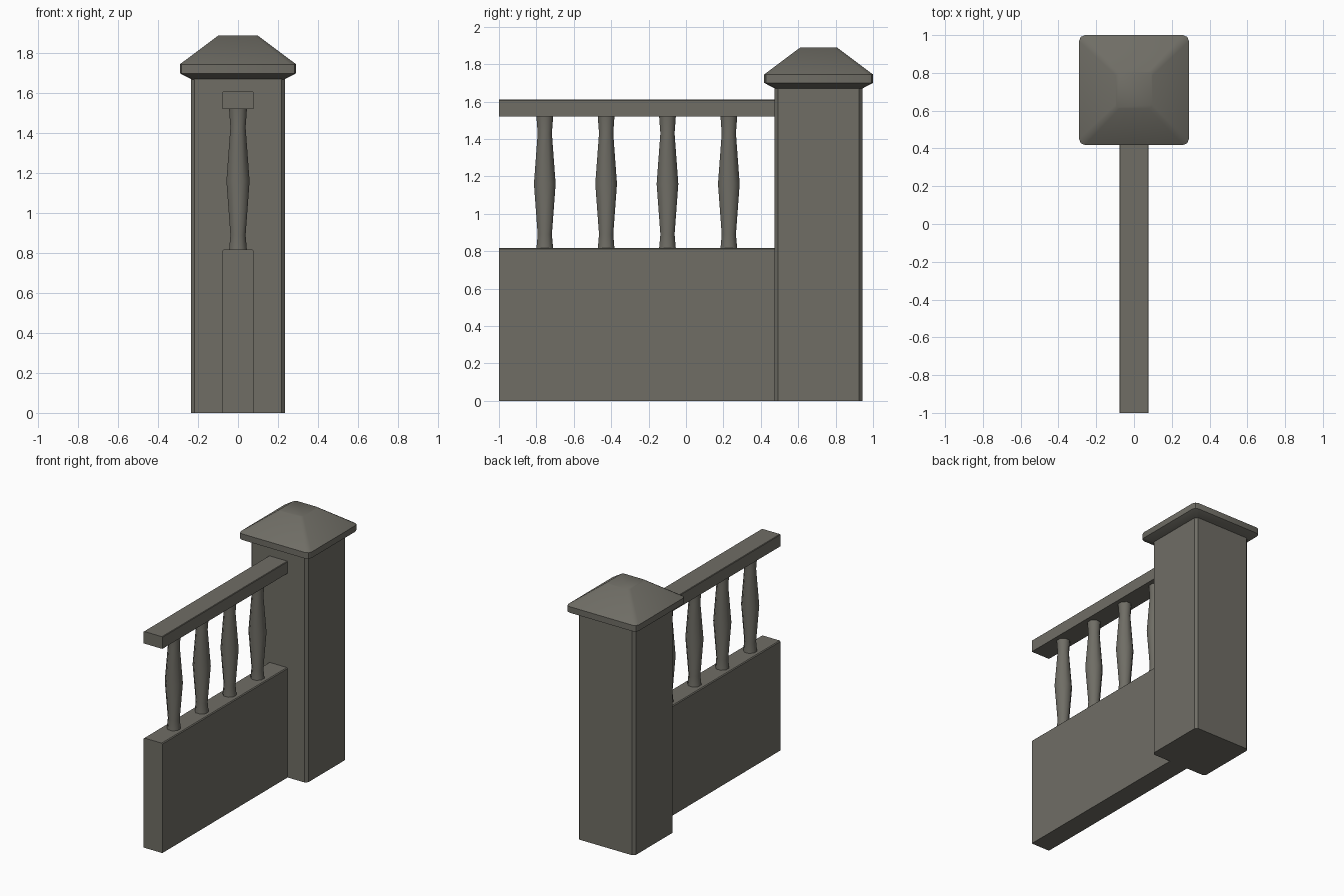
import bpy, bmesh, math

if "Cube" in bpy.data.objects:
    bpy.data.objects.remove(bpy.data.objects["Cube"])

POST_Y = 0.709
stone = bpy.data.materials.new("dark_stone")
stone.diffuse_color = (0.16, 0.154, 0.131, 1)
stone.use_nodes = True
stone.node_tree.nodes["Principled BSDF"].inputs["Base Color"].default_value = stone.diffuse_color


def finish(name, bm, loc, smooth):
    """Turn a bmesh into an object; smooth is an edge angle, or 0 for flat."""
    bmesh.ops.recalc_face_normals(bm, faces=bm.faces[:])
    for f in bm.faces:
        f.smooth = smooth > 0
    for e in bm.edges:
        e.smooth = e.calc_face_angle(0) < math.radians(smooth)
    me = bpy.data.meshes.new(name)
    bm.to_mesh(me)
    bm.free()
    me.materials.append(stone)
    ob = bpy.data.objects.new(name, me)
    ob.location = loc
    bpy.context.collection.objects.link(ob)
    return ob


def loft(name, rings, loc=(0, 0, 0), smooth=0):
    """Skin a stack of matching closed rings and cap both ends."""
    bm = bmesh.new()
    vs = [[bm.verts.new(p) for p in ring] for ring in rings]
    n = len(vs[0])
    for a, b in zip(vs, vs[1:]):
        for i in range(n):
            j = (i + 1) % n
            bm.faces.new((a[i], a[j], b[j], b[i]))
    bm.faces.new(vs[0][::-1])
    bm.faces.new(vs[-1])
    return finish(name, bm, loc, smooth)


def rounded_square(h, r, z, seg=2):
    """Square ring of half width h with corners rounded by r."""
    pts = []
    for k, (sx, sy) in enumerate(((1, 1), (-1, 1), (-1, -1), (1, -1))):
        for i in range(seg + 1):
            a = math.pi / 2 * (k + i / seg)
            pts.append((sx * (h - r) + r * math.cos(a),
                        sy * (h - r) + r * math.sin(a), z))
    return pts


def octagon(apothem, z):
    r = apothem / math.cos(math.pi / 8)
    return [(r * math.cos(math.pi / 8 * (2 * i + 1)),
             r * math.sin(math.pi / 8 * (2 * i + 1)), z) for i in range(8)]


def bar(name, hx, y0, y1, z0, z1, c):
    """Long bar along y with its upper edges slightly chamfered."""
    prof = [(-hx, z0), (hx, z0), (hx, z1 - c), (hx - c, z1), (c - hx, z1), (-hx, z1 - c)]
    return loft(name, [[(x, y, z) for x, z in prof] for y in (y0, y1)])


# Post with chamfered vertical corners
loft("post", [rounded_square(0.235, 0.018, z, 1) for z in (0, 1.68)], (0, POST_Y, 0))

# Pyramid cap with an undercut lip and flat top
cap = [(0.234, 0.02, 1.67), (0.291, 0.032, 1.70), (0.291, 0.032, 1.745), (0.097, 0.02, 1.89)]
loft("post_cap", [rounded_square(*c) for c in cap], (0, POST_Y, 0), 35)

# Low wall and handrail
bar("low_wall", 0.077, -1.0, 0.49, 0, 0.817, 0.006)
bar("handrail", 0.077, -1.0, 0.49, 1.52, 1.61, 0.004)

# Turned balusters
profile = [(0.045, 0.81), (0.038, 0.89), (0.058, 1.16), (0.038, 1.43), (0.045, 1.525)]
for i in range(4):
    loft(f"baluster_{i + 1}", [octagon(a, z) for a, z in profile],
         (0, -0.755 + 0.328 * i, 0), 50)
